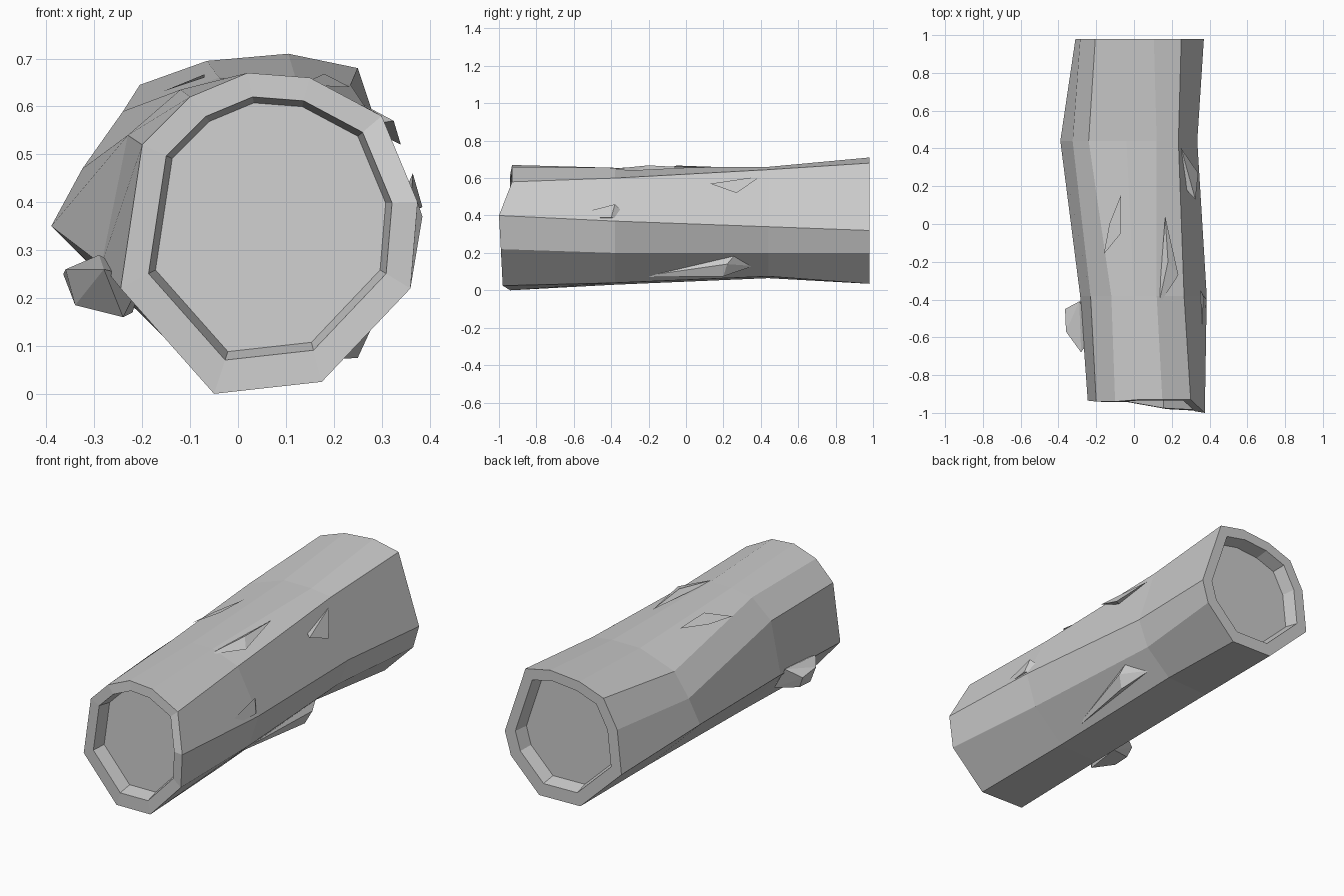
import bpy, bmesh
from mathutils import Vector

if "Cube" in bpy.data.objects:
    bpy.data.objects.remove(bpy.data.objects["Cube"])


def finish(bm, name):
    bmesh.ops.recalc_face_normals(bm, faces=bm.faces)
    mesh = bpy.data.meshes.new(name)
    bm.to_mesh(mesh)
    bm.free()
    obj = bpy.data.objects.new(name, mesh)
    bpy.context.collection.objects.link(obj)
    return obj


# Ten-sided cross-sections (x, z) along the log, starting at bottom left
SECTIONS = {
    -0.95: [(-.05, 0), (.175, .025), (.36, .22), (.375, .40), (.30, .58),
            (.15, .66), (.02, .67), (-.10, .62), (-.20, .52), (-.245, .22)],
    -0.38: [(-.07, .03), (.16, .04), (.33, .2), (.385, .37), (.265, .60),
            (.12, .655), (0, .655), (-.12, .635), (-.23, .54), (-.285, .27)],
    0.44: [(-.10, .065), (.14, .075), (.28, .2), (.335, .34), (.235, .645),
           (.12, .66), (-.04, .66), (-.24, .59), (-.325, .47), (-.39, .35)],
    0.98: [(-.07, .04), (.17, .035), (.335, .2), (.37, .32), (.25, .68),
           (.105, .71), (-.065, .695), (-.205, .645), (-.285, .5), (-.31, .27)],
}
# Uneven saw cut at the front end
FRONT_CUT = [.01, -.03, -.04, -.05, .02, .02, .02, .01, .01, .015]


def recess(bm, ring, depth):
    """Rim, short wall and sunken floor on an end of the log."""
    center = sum((v.co for v in ring), Vector()) / len(ring)
    prev = ring
    for scale, dy in ((.82, 0), (.775, depth)):
        new = [bm.verts.new(center + (v.co - center) * scale + Vector((0, dy, 0)))
               for v in ring]
        bridge(bm, prev, new)
        prev = new
    bm.faces.new(prev)


def bridge(bm, a, b):
    n = len(a)
    for i in range(n):
        j = (i + 1) % n
        bm.faces.new((a[i], a[j], b[j], b[i]))


# Log trunk with recessed ends
bm = bmesh.new()
rings = []
for k, (y, pts) in enumerate(SECTIONS.items()):
    rings.append([bm.verts.new((x, y + (FRONT_CUT[i] if k == 0 else 0), z))
                  for i, (x, z) in enumerate(pts)])
for a, b in zip(rings, rings[1:]):
    bridge(bm, a, b)
recess(bm, rings[0], .07)
recess(bm, rings[-1], -.07)
finish(bm, "log_trunk")


def hull(name, pts):
    """Small faceted solid wrapped around a few points."""
    bm = bmesh.new()
    verts = [bm.verts.new(p) for p in pts]
    bmesh.ops.convex_hull(bm, input=verts)
    return finish(bm, name)


# Broken branch stub on the left
hull("branch_stub", [(-.29, -.41, .29), (-.365, -.45, .25), (-.36, -.57, .26),
                     (-.34, -.55, .185), (-.34, -.46, .19), (-.28, -.68, .26),
                     (-.24, -.62, .16), (-.22, -.42, .17), (-.2, -.55, .24)])

# Bark splinters lifting off the surface
hull("lower_bark_splinter", [(.17, -.27, .07), (.28, .22, .14), (.27, .27, .2),
                             (.25, .2, .075), (.2, .36, .13)])
hull("right_bark_splinter", [(.36, -.69, .38), (.385, -.4, .39),
                             (.365, -.38, .46), (.32, -.28, .36)])
hull("shoulder_bark_splinter", [(.34, .27, .52), (.325, .13, .57),
                                (.25, .4, .61), (.26, .2, .56)])
hull("top_right_bark_splinter", [(.165, .04, .655), (.235, -.27, .64),
                                 (.13, -.43, .645), (.18, -.2, .668)])
hull("top_left_bark_splinter", [(-.07, .15, .66), (-.16, -.16, .63),
                                (-.07, -.05, .667), (-.13, 0, .64)])
